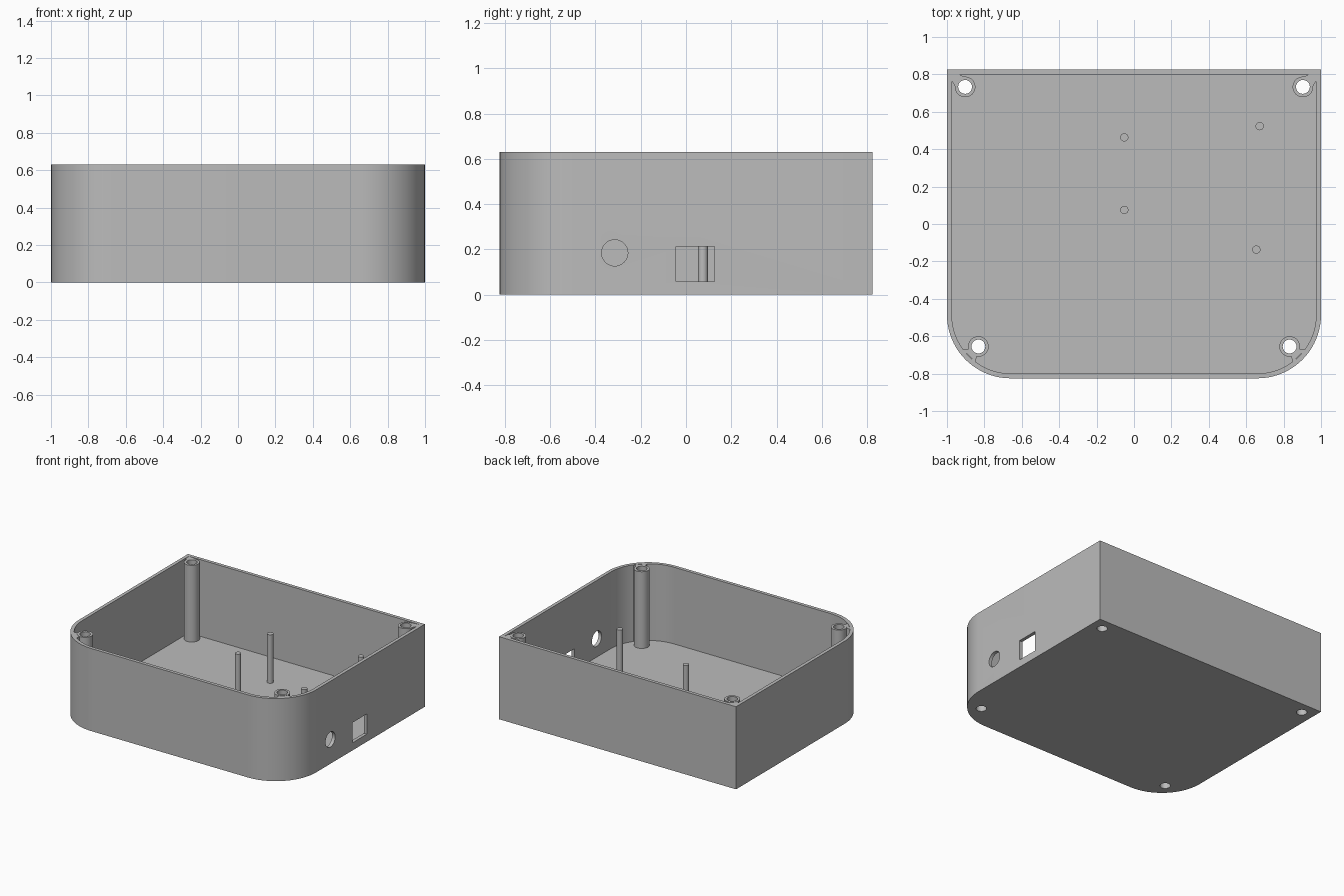
import bpy, bmesh, math

if "Cube" in bpy.data.objects:
    bpy.data.objects.remove(bpy.data.objects["Cube"])

H, FLOOR, WALL, R = 0.63, 0.045, 0.026, 0.34
W, D = 1.0, 0.825

grey = bpy.data.materials.new("grey plastic")
grey.diffuse_color = (0.5, 0.5, 0.5, 1)
grey.use_nodes = True
grey.node_tree.nodes["Principled BSDF"].inputs["Base Color"].default_value = grey.diffuse_color


def prism(name, pts, z0, z1):
    """Extrude a closed outline from z0 to z1."""
    bm = bmesh.new()
    face = bm.faces.new([bm.verts.new((x, y, z0)) for x, y in pts])
    ext = bmesh.ops.extrude_face_region(bm, geom=[face])
    for v in ext["geom"]:
        if isinstance(v, bmesh.types.BMVert):
            v.co.z = z1
    bmesh.ops.recalc_face_normals(bm, faces=bm.faces)
    me = bpy.data.meshes.new(name)
    bm.to_mesh(me)
    bm.free()
    me.materials.append(grey)
    ob = bpy.data.objects.new(name, me)
    bpy.context.collection.objects.link(ob)
    return ob


def circle(cx, cy, r, n=32):
    return [(cx + r * math.cos(2 * math.pi * i / n),
             cy + r * math.sin(2 * math.pi * i / n)) for i in range(n)]


def outline(inset):
    """Square back corners, large rounded front corners."""
    w, d, r, n = W - inset, D - inset, R - inset, 20
    pts = [(w, d), (-w, d)]
    for cx, start in ((-W + R, math.pi), (W - R, 1.5 * math.pi)):
        for i in range(n + 1):
            a = start + i * math.pi / 2 / n
            pts.append((cx + r * math.cos(a), -D + R + r * math.sin(a)))
    return pts


def activate(ob):
    bpy.ops.object.select_all(action='DESELECT')
    ob.select_set(True)
    bpy.context.view_layer.objects.active = ob


def cut(ob, cutter):
    activate(ob)
    mod = ob.modifiers.new("cut", 'BOOLEAN')
    mod.operation = 'DIFFERENCE'
    mod.solver = 'EXACT'
    mod.object = cutter
    bpy.ops.object.modifier_apply(modifier=mod.name)
    bpy.data.objects.remove(cutter)


def smooth(ob):
    activate(ob)
    bpy.ops.object.shade_smooth_by_angle(angle=math.radians(30))


# Open case with hollow interior
case = prism("case", outline(0), 0, H)
cut(case, prism("cavity", outline(WALL), FLOOR, H + 0.2))

# Round socket hole and rectangular port in the right wall
socket = prism("socket_cutter", circle(0, 0, 0.058), -0.1, 0.1)
socket.rotation_euler = (0, math.pi / 2, 0)
socket.location = (W, -0.315, 0.185)
bpy.context.view_layer.update()
cut(case, socket)
cut(case, prism("port_cutter", [(0.9, -0.045), (1.1, -0.045), (1.1, 0.125), (0.9, 0.125)],
                0.058, 0.212))

# Tubular screw posts, open through the floor
for side, s in (("left", -1), ("right", 1)):
    for end, x, y in (("back", 0.903, 0.733), ("front", 0.832, -0.655)):
        cut(case, prism("floor_hole", circle(s * x, y, 0.037), -0.1, 0.1))
        post = prism(f"screw_post_{end}_{side}", circle(s * x, y, 0.055), FLOOR - 0.005, H)
        cut(post, prism("post_hole", circle(s * x, y, 0.037), -0.1, H + 0.1))
        smooth(post)

    # Webs joining the posts to the corners
    web = [(0.985, 0.815), (0.945, 0.805), (0.905, 0.786), (0.936, 0.766),
           (0.956, 0.735), (0.976, 0.77)]
    prism(f"corner_web_back_{side}", [(s * x, y) for x, y in web], FLOOR - 0.005, H - 0.002)
    k = math.sqrt(0.5)
    quad = [((W - R) + (a + b) * k, (-D + R) - (a - b) * k)
            for a, b in ((0.288, -0.03), (0.288, 0.03), (0.313, 0.05), (0.313, -0.05))]
    prism(f"corner_web_front_{side}", [(s * x, y) for x, y in quad], FLOOR - 0.005, H - 0.002)

smooth(case)

# Thin board pegs standing on the floor
for i, (x, y) in enumerate(((-0.052, 0.463), (-0.052, 0.075), (0.672, 0.523), (0.654, -0.137))):
    smooth(prism(f"board_peg_{i + 1}", circle(x, y, 0.022, 24), FLOOR - 0.005, 0.415))
